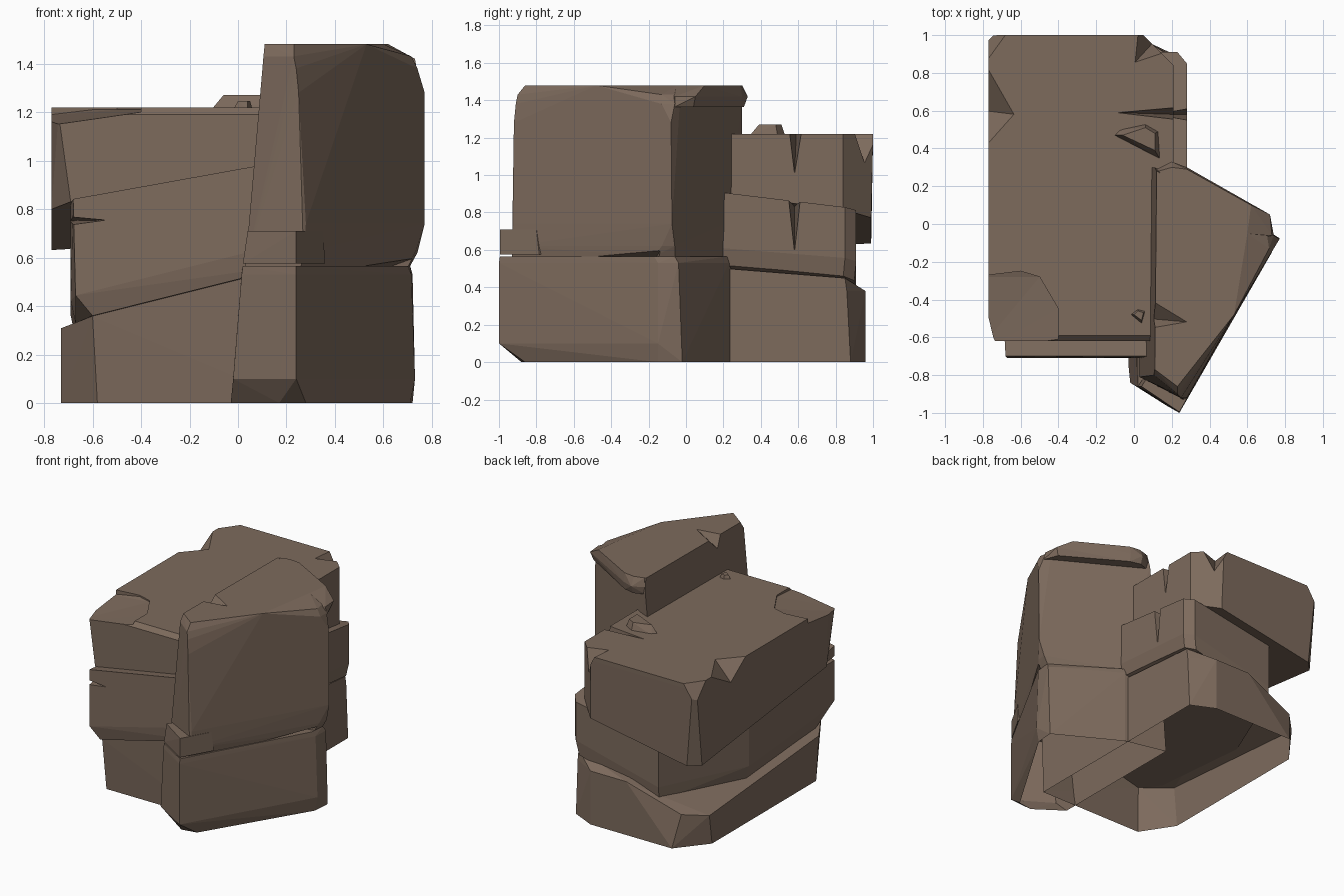
import bpy, bmesh

STONE = bpy.data.materials.new("brown_stone")
STONE.diffuse_color = (0.205, 0.145, 0.108, 1)


def hull(name, pts):
    """Flat-faced convex stone around a set of points."""
    bm = bmesh.new()
    for p in pts:
        bm.verts.new(p)
    r = bmesh.ops.convex_hull(bm, input=bm.verts)
    junk = {v for v in r["geom_interior"] + r["geom_unused"]
            if isinstance(v, bmesh.types.BMVert) and v.is_valid}
    bmesh.ops.delete(bm, geom=list(junk), context="VERTS")
    bmesh.ops.dissolve_limit(bm, angle_limit=0.02, verts=bm.verts, edges=bm.edges)
    bmesh.ops.recalc_face_normals(bm, faces=bm.faces)
    me = bpy.data.meshes.new(name)
    bm.to_mesh(me)
    bm.free()
    me.materials.append(STONE)
    ob = bpy.data.objects.new(name, me)
    bpy.context.collection.objects.link(ob)
    return ob


def ring(z, *xy):
    """Outline at a height; z is a number or a sloping plane."""
    return [(x, y, z(x, y) if callable(z) else z) for x, y in xy]


def notch(ob, *pts):
    """Cut a chip or crack out of a stone."""
    cutter = hull("notch_cutter", pts)
    cutter.hide_render = True
    m = ob.modifiers.new("notch", "BOOLEAN")
    m.operation, m.solver, m.object = "DIFFERENCE", "EXACT", cutter
    bpy.context.view_layer.update()
    dg = bpy.context.evaluated_depsgraph_get()
    me = bpy.data.meshes.new_from_object(ob.evaluated_get(dg))
    ob.modifiers.clear()
    ob.data = me
    bpy.data.objects.remove(cutter)


def open_bottom(ob):
    """Stones on the ground have no underside."""
    bm = bmesh.new()
    bm.from_mesh(ob.data)
    low = [f for f in bm.faces if all(v.co.z < 1e-4 for v in f.verts)]
    bmesh.ops.delete(bm, geom=low, context="FACES_ONLY")
    bm.to_mesh(ob.data)
    bm.free()


# sloping seams between the three stacked slabs
def seam_low(x, y):
    return 0.455 + 0.25 * x - 0.08 * y


def seam_high(x, y):
    return 0.88 + 0.18 * x - 0.12 * y


# bottom slab
bottom = hull("bottom_slab",
    ring(0, (-.73, -.42), (-.58, -.65), (.25, -.65), (.25, .88), (.08, .96),
         (-.56, .96), (-.73, .75))
    + ring(seam_low, (-.73, -.45), (-.6, -.67), (.25, -.67), (.25, .85),
           (.1, .91), (-.6, .91), (-.73, .78))
    + ring(.38, (.25, .86), (.08, .96), (-.2, .96)))
open_bottom(bottom)

# middle slab, cut back at the rear left corner
middle = hull("middle_slab",
    ring(seam_low, (-.67, -.5), (-.6, -.69), (.26, -.7), (.26, .84), (.21, .9),
         (-.42, .9), (-.67, .28))
    + ring(lambda x, y: seam_low(x, y) + .1, (-.69, -.5), (-.67, -.71), (.28, -.71),
           (.28, .85), (.23, .91), (-.42, .91), (-.69, .28))
    + ring(seam_high, (-.69, -.52), (-.68, -.7), (.28, -.7), (.28, .85),
           (.23, .91), (-.42, .91), (-.69, .28)))
# crack along the lower right seam
notch(middle, (.32, .12, .55), (.32, .12, .47), (.32, .95, .47), (.32, .95, .4),
      (.2, .2, .49), (.2, .93, .43))
notch(middle, (.15, .58, .72), (.33, .54, .9), (.33, .62, .9), (.1, .58, .9), (.29, .58, .58))
notch(middle, (-.53, -.73, .755), (-.75, -.8, .78), (-.75, -.8, .72), (-.75, -.35, .75),
      (-.62, -.62, .75))

# top slab with a chipped front left corner
top = hull("top_slab",
    ring(seam_high, (-.77, -.48), (-.69, -.62), (.21, -.62), (.21, .84), (.06, .99),
         (-.7, .99), (-.77, .92))
    + ring(1.19, (-.77, -.5), (-.74, -.62), (.21, -.62), (.21, .84), (.05, 1),
           (-.75, 1), (-.77, .98))
    + ring(1.22, (-.77, -.5), (-.74, -.59), (.21, -.59), (.21, .84), (.05, 1),
           (-.75, 1), (-.77, .98)))
notch(top, *ring(1.3, (-.85, -.28), (-.74, -.29), (-.6, -.25), (-.5, -.28), (-.4, -.45),
                 (-.4, -.7), (-.85, -.7)),
      (-.74, -.29, 1.205), (-.6, -.25, 1.21), (-.5, -.28, 1.21), (-.4, -.45, 1.21),
      (-.4, -.7, 1.195), (-.85, -.7, 1.13), (-.85, -.28, 1.18))
notch(top, (-.63, .58, 1.225), (-.79, .86, 1.225), (-.79, .4, 1.225), (-.79, .6, 1.08))
notch(top, (-.66, 1.02, 1.23), (-.79, .84, 1.23), (-.79, 1.02, 1.23), (-.79, 1.02, 1.03))
notch(top, (-.1, .59, 1.23), (.24, .55, 1.23), (.24, .62, 1.23), (.22, .58, 1.0))
notch(top, (.0, .85, 1.23), (.02, 1.04, 1.23), (.16, 1.02, 1.23), (.15, .9, 1.23),
      (.11, .97, 1.04))

# loose stones lying on the top slab
hull("flat_pebble",
     ring(1.21, (-.11, .47), (-.08, .5), (.06, .53), (.13, .49), (.14, .34))
     + ring(1.27, (-.06, .47), (.06, .51), (.11, .48), (.11, .39)))
hull("small_pebble",
     ring(1.21, (-.02, -.48), (.02, -.45), (.06, -.46), (.04, -.53))
     + ring(1.245, (.0, -.48), (.02, -.46), (.05, -.47), (.04, -.51)))

# lower half of the tall block
lower = hull("tall_block_lower",
    ring(0, (-.03, -.74), (.17, -.88), (.28, -.86), (.71, -.15), (.72, -.02),
         (.27, .23), (-.03, .3))
    + ring(.1, (-.02, -.84), (.17, -.96), (.24, -1), (.3, -.89), (.73, -.15),
           (.72, -.04), (.27, .23))
    + ring(.53, (.015, -.86), (.24, -1), (.715, -.15), (.72, -.04), (.27, .23), (.01, .3))
    + ring(.565, (.02, -.86), (.24, -.995), (.7, -.17), (.71, -.06), (.27, .22), (.02, .3)))
open_bottom(lower)

# projecting ledge at the front corner
hull("front_ledge",
     ring(.575, (.02, -.86), (.24, -.995), (.36, -.785), (.2, -.6))
     + ring(.71, (.04, -.86), (.24, -.995), (.35, -.8), (.2, -.6)))

# upper half of the tall block
upper = hull("tall_block_upper",
    ring(.565, (.03, -.81), (.26, -.93), (.7, -.17), (.71, -.06), (.27, .2), (.03, .3))
    + ring(.62, (.04, -.81), (.27, -.93), (.73, -.13), (.74, -.06))
    + ring(.74, (.05, -.81), (.28, -.92), (.77, -.075), (.27, .21), (.05, .3))
    + ring(1.28, (.09, -.8), (.25, -.92), (.77, -.08), (.27, .21), (.1, .3))
    + ring(1.38, (.1, -.8), (.24, -.91), (.74, -.13), (.74, -.06), (.26, .21), (.11, .3))
    + ring(1.43, (.105, -.8), (.23, -.9), (.715, -.13), (.7, -.03), (.24, .22), (.12, .29))
    + ring(1.48, (.11, -.77), (.23, -.86), (.53, -.48), (.6, -.05), (.12, .28)))
notch(upper, (.3, -.52, 1.49), (.07, -.38, 1.49), (.07, -.56, 1.49), (.07, -.5, 1.38))
# horizontal crack in the right face
notch(upper, (.46, -.63, .56), (.76, -.13, .61), (.76, -.13, .55), (.62, -.16, .56),
      (.5, -.5, .56), (.8, -.2, .55))

# overhanging rim along the back of the tall block
hull("back_rim",
     ring(1.365, (.12, .28), (.2, .31), (.28, .29), (.7, .04), (.74, -.06), (.6, -.1))
     + ring(1.42, (.12, .29), (.2, .33), (.28, .3), (.72, .05), (.73, -.06), (.6, -.1))
     + ring(1.48, (.13, .28), (.2, .3), (.28, .29), (.62, .1), (.6, -.05), (.5, -.1)))
